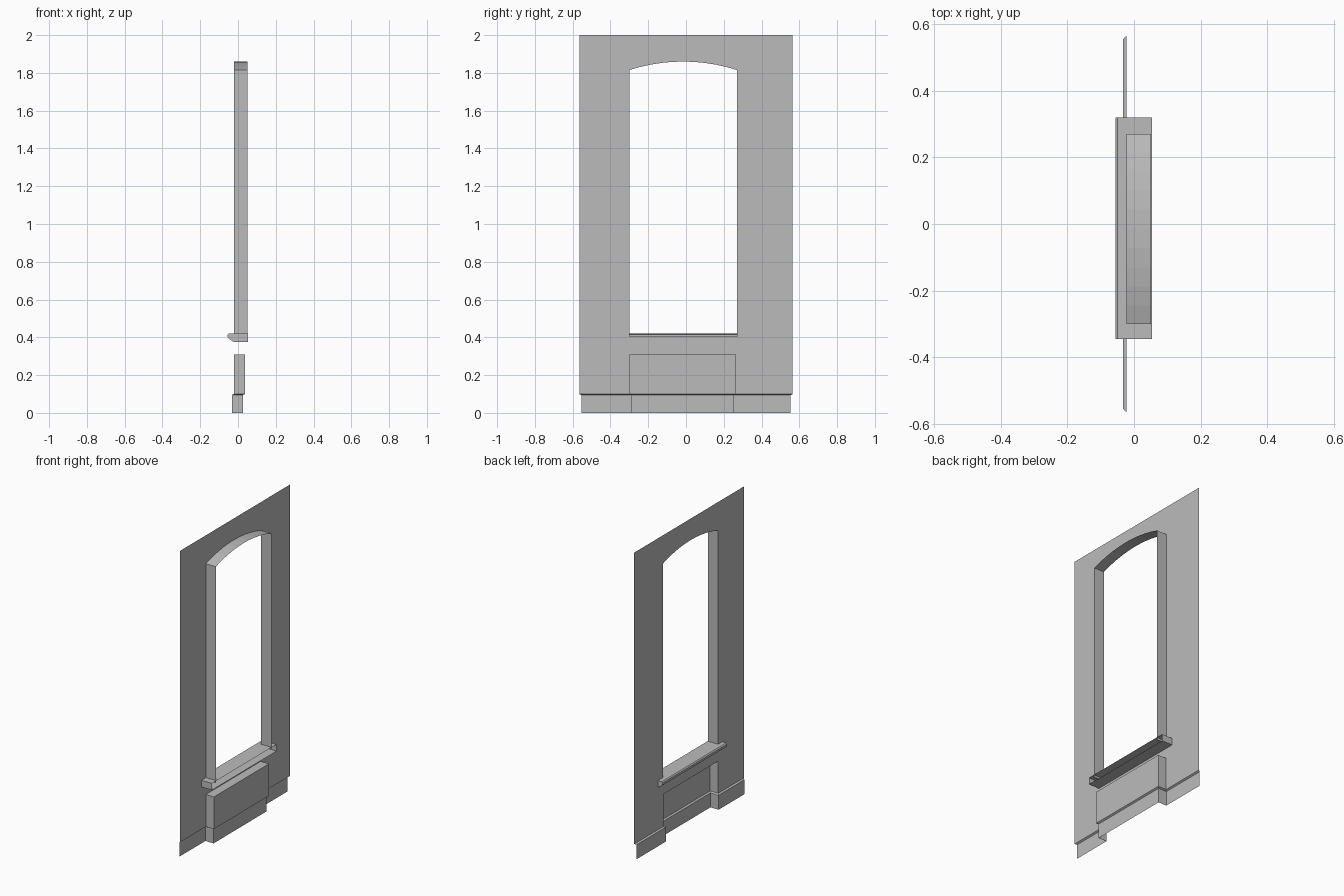
import bpy
import bmesh
import math

if "Cube" in bpy.data.objects:
    bpy.data.objects.remove(bpy.data.objects["Cube"], do_unlink=True)

plaster = bpy.data.materials.new("plain_grey")
plaster.use_nodes = True
GREY = (0.5, 0.5, 0.5, 1)
plaster.diffuse_color = GREY
plaster.node_tree.nodes["Principled BSDF"].inputs["Base Color"].default_value = GREY

WALL_X, REVEAL_X, ALCOVE_X = -0.022, 0.051, 0.037
HALF, TOP, BASE = 0.565, 2.0, 0.1
WIN_L, WIN_R, WIN_LOW, SPRING, CROWN = -0.30, 0.27, 0.405, 1.815, 1.86
ALC_L, ALC_R, ALC_TOP = -0.30, 0.265, 0.31


def finish(name, bm):
    mesh = bpy.data.meshes.new(name)
    bmesh.ops.remove_doubles(bm, verts=bm.verts, dist=1e-5)
    bmesh.ops.recalc_face_normals(bm, faces=bm.faces)
    bm.to_mesh(mesh)
    bm.free()
    mesh.materials.append(plaster)
    obj = bpy.data.objects.new(name, mesh)
    bpy.context.collection.objects.link(obj)
    return obj


def loft(name, rows, caps=()):
    """Join successive rows of points with quads, then add extra cap faces."""
    bm = bmesh.new()
    grid = [[bm.verts.new(p) for p in row] for row in rows]
    for a, b in zip(grid, grid[1:]):
        for i in range(len(a) - 1):
            bm.faces.new((a[i], a[i + 1], b[i + 1], b[i]))
    for i in caps:
        bm.faces.new(grid[i])
    return finish(name, bm)


# Window outline: two jambs joined by a shallow arch
mid, half_w, rise = (WIN_L + WIN_R) / 2, (WIN_R - WIN_L) / 2, CROWN - SPRING
radius = (half_w ** 2 + rise ** 2) / (2 * rise)
spread = math.asin(half_w / radius)
window = [(WIN_L, WIN_LOW)]
for i in range(11):
    a = spread * (i / 5 - 1)
    window.append((mid + radius * math.sin(a), CROWN - radius * (1 - math.cos(a))))
window.append((WIN_R, WIN_LOW))

# Thin wall sheet with window opening and alcove notch
outline = [(-HALF, BASE), (ALC_L, BASE), (ALC_L, ALC_TOP), (ALC_R, ALC_TOP),
           (ALC_R, BASE), (HALF, BASE), (HALF, TOP), (-HALF, TOP)]
bm = bmesh.new()
edges = []
for ring in (outline, window):
    verts = [bm.verts.new((WALL_X, y, z)) for y, z in ring]
    edges += [bm.edges.new((verts[i - 1], verts[i])) for i in range(len(verts))]
bmesh.ops.triangle_fill(bm, edges=edges, use_beauty=True, normal=(1, 0, 0))
bmesh.ops.dissolve_limit(bm, angle_limit=0.01, verts=bm.verts, edges=bm.edges)
finish("wall", bm)

# Window reveal
loft("window_reveal", [[(x, y, z) for y, z in window] for x in (WALL_X, REVEAL_X)])

# Alcove below the window: sides and back, closed by a flat top
alcove = [(WALL_X, ALC_L), (ALCOVE_X, ALC_L), (ALCOVE_X, ALC_R), (WALL_X, ALC_R)]
loft("alcove", [[(x, y, z) for x, y in alcove] for z in (BASE, ALC_TOP)], caps=(1,))

# Sill board with rounded nose, closed ends and open rear
sill = [(0.054, 0.42), (-0.049, 0.42), (-0.056, 0.414), (-0.056, 0.403),
        (-0.05, 0.394), (-0.024, 0.376), (0.054, 0.376)]
loft("window_sill", [[(x, y, z) for x, z in sill] for y in (-0.345, 0.32)], caps=(0, 1))

# Skirting following the wall and alcove, with a bevelled top
lip = 0.0105
back = [(WALL_X, -HALF)] + alcove + [(WALL_X, HALF)]
face = [(x - lip, y + (lip if y < 0 else -lip)) for x, y in back]
loft("skirting", [[(x, y, z) for x, y in path]
                  for path, z in ((back, BASE), (face, BASE - 0.006), (face, 0))])
